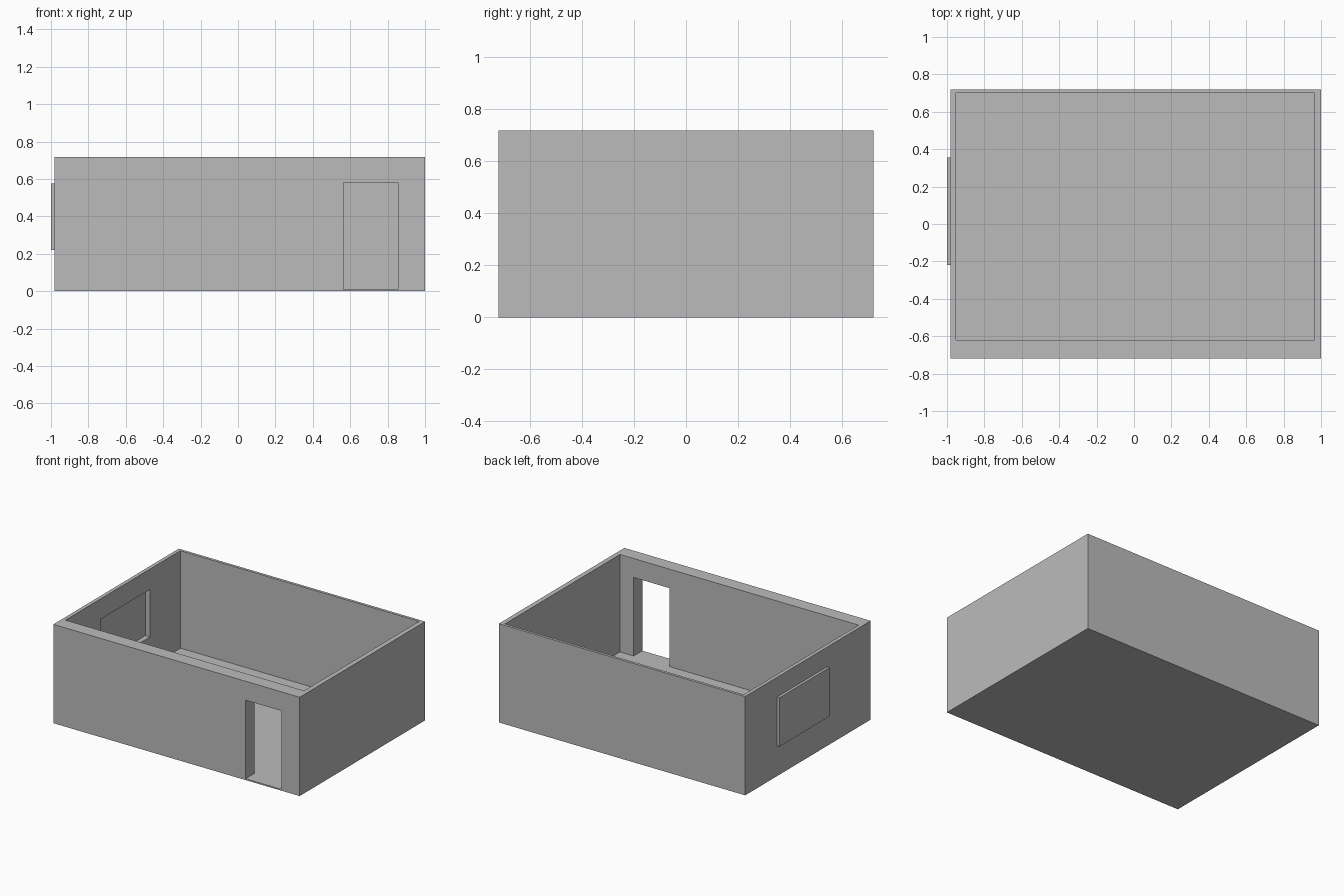
import bpy
from mathutils import Vector

# Remove the default cube
cube = bpy.data.objects.get("Cube")
if cube:
    bpy.data.objects.remove(cube, do_unlink=True)

# Single plain colour
grey = bpy.data.materials.new("plain grey")
grey.use_nodes = True
colour = (0.5, 0.5, 0.5, 1)
grey.diffuse_color = colour
for node in grey.node_tree.nodes:
    if node.type == 'BSDF_PRINCIPLED':
        node.inputs["Base Color"].default_value = colour


def box(name, low, high):
    """Box between two opposite corners."""
    low, high = Vector(low), Vector(high)
    bpy.ops.mesh.primitive_cube_add(size=1, location=(low + high) / 2)
    obj = bpy.context.object
    obj.name = obj.data.name = name
    for v in obj.data.vertices:
        v.co *= high - low
    obj.data.materials.append(grey)
    return obj


def combine(target, other, operation):
    """Apply a boolean and drop the helper."""
    mod = target.modifiers.new(other.name, 'BOOLEAN')
    mod.operation = operation
    mod.solver = 'EXACT'
    mod.object = other
    bpy.ops.object.select_all(action='DESELECT')
    bpy.context.view_layer.objects.active = target
    target.select_set(True)
    bpy.ops.object.modifier_apply(modifier=mod.name)
    bpy.data.objects.remove(other, do_unlink=True)


# Outer block of walls and floor
room = box("room_walls_and_floor", (-0.98, -0.72, 0), (1, 0.72, 0.718))

# Shallow bay standing out of the side wall
combine(room, box("window_bay", (-1, -0.22, 0.22), (-0.965, 0.355, 0.575)), 'UNION')

# Open-topped interior, with a thicker front wall
combine(room, box("interior", (-0.953, -0.62, 0.01), (0.965, 0.70, 1)), 'DIFFERENCE')

# Recess behind the bay, open to the interior
combine(room, box("window_recess", (-0.99, -0.215, 0.225), (-0.9, 0.35, 0.57)), 'DIFFERENCE')

# Doorway through the front wall, level with the floor
combine(room, box("doorway", (0.565, -0.8, 0.01), (0.855, -0.55, 0.58)), 'DIFFERENCE')
